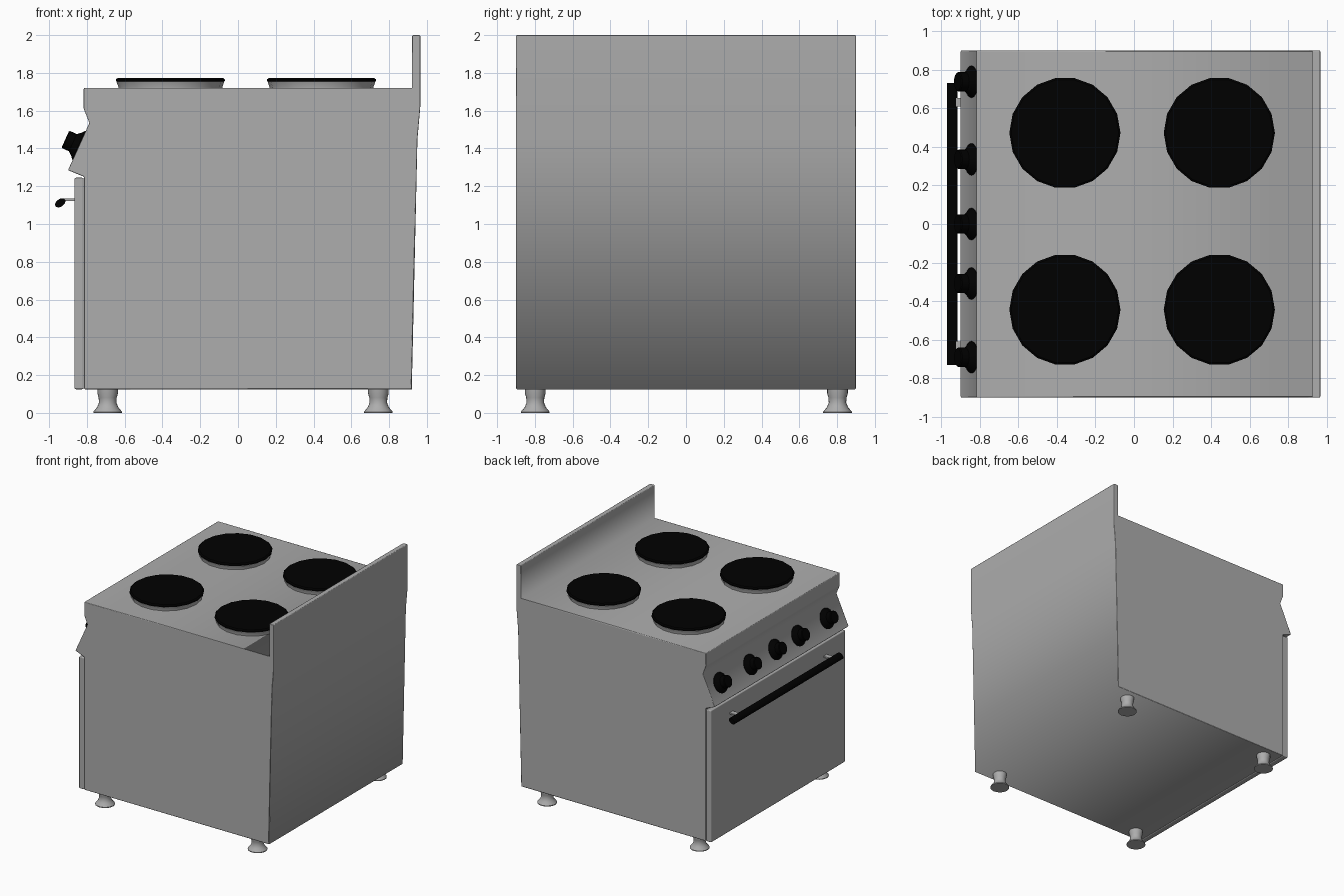
import bpy, bmesh, math
from mathutils import Matrix, Vector

if "Cube" in bpy.data.objects:
    bpy.data.objects.remove(bpy.data.objects["Cube"])

black = bpy.data.materials.new("black")
black.diffuse_color = (0.0, 0.0, 0.0, 1)
black.use_nodes = True
black.node_tree.nodes["Principled BSDF"].inputs["Base Color"].default_value = black.diffuse_color
steel = bpy.data.materials.new("steel")
steel.diffuse_color = (0.42, 0.42, 0.42, 1)
steel.use_nodes = True
steel.node_tree.nodes["Principled BSDF"].inputs["Base Color"].default_value = steel.diffuse_color


def finish(name, bm, mat=steel, bevel=0, angle=35):
    bmesh.ops.recalc_face_normals(bm, faces=bm.faces)
    me = bpy.data.meshes.new(name)
    bm.to_mesh(me)
    bm.free()
    ob = bpy.data.objects.new(name, me)
    bpy.context.collection.objects.link(ob)
    me.materials.append(mat)
    if bevel:
        mod = ob.modifiers.new("bevel", 'BEVEL')
        mod.width = bevel
        mod.segments = 2
        mod.limit_method = 'WEIGHT'
        mod.harden_normals = True
    bpy.ops.object.select_all(action='DESELECT')
    ob.select_set(True)
    bpy.context.view_layer.objects.active = ob
    bpy.ops.object.shade_smooth_by_angle(angle=math.radians(angle))
    return ob


def extrude_y(name, pts, y0, y1, mat=steel, bevel=0, angle=35, soft=()):
    """Extrude an x-z profile along y; long edges at the soft points stay unbevelled."""
    bm = bmesh.new()
    face = bm.faces.new([bm.verts.new((x, y0, z)) for x, z in pts])
    new = bmesh.ops.extrude_face_region(bm, geom=[face])["geom"]
    bmesh.ops.translate(bm, vec=(0, y1 - y0, 0),
                        verts=[v for v in new if isinstance(v, bmesh.types.BMVert)])
    weight = bm.edges.layers.float.new("bevel_weight_edge")
    for e in bm.edges:
        a, b = (v.co for v in e.verts)
        along = abs(a.y - b.y) > 0.01
        is_soft = any(math.hypot(a.x - x, a.z - z) < 1e-4 for x, z in soft)
        e[weight] = 0.0 if along and is_soft else 1.0
    return finish(name, bm, mat, bevel, angle)


def lathe(name, profile, matrix, sides, mat=steel):
    """Closed solid of revolution from (radius, height) pairs."""
    bm = bmesh.new()
    rings = [[bm.verts.new((r * math.cos(2 * math.pi * i / sides),
                            r * math.sin(2 * math.pi * i / sides), h))
              for i in range(sides)] for r, h in profile]
    for a, b in zip(rings, rings[1:]):
        for i in range(sides):
            j = (i + 1) % sides
            bm.faces.new((a[i], a[j], b[j], b[i]))
    bm.faces.new(rings[0][::-1])
    bm.faces.new(rings[-1])
    bm.transform(matrix)
    return finish(name, bm, mat)


# Body with slanted control panel and rear splashback, softly shaded
extrude_y("body", [(-0.815, 0.125), (0.92, 0.125), (0.95, 1.45), (0.965, 1.62),
                   (0.965, 2.0), (0.922, 2.0), (0.922, 1.72), (-0.817, 1.72),
                   (-0.817, 1.61), (-0.787, 1.535), (-0.9, 1.285), (-0.815, 1.25)],
          -0.9, 0.9, bevel=0.006, angle=180,
          soft=[(0.92, 0.125), (0.95, 1.45), (0.965, 1.62), (0.922, 1.72), (-0.787, 1.535)])

# Oven door
extrude_y("oven_door", [(-0.866, 0.125), (-0.817, 0.125), (-0.817, 1.245), (-0.866, 1.245)],
          -0.9, 0.9, bevel=0.008, angle=180)

# Door handle: tilted oval bar on two brackets
tilt = math.radians(35)
oval = []
for i in range(14):
    t = 2 * math.pi * i / 14
    u, v = 0.031 * math.cos(t), 0.02 * math.sin(t)
    oval.append((-0.941 + u * math.cos(tilt) - v * math.sin(tilt),
                 1.112 + u * math.sin(tilt) + v * math.cos(tilt)))
extrude_y("door_handle", oval, -0.73, 0.73, black)
for n, y in enumerate((-0.63, 0.63)):
    extrude_y(f"handle_bracket_{n + 1}",
              [(-0.94, 1.123), (-0.86, 1.123), (-0.86, 1.134), (-0.94, 1.134)],
              y - 0.022, y + 0.022)

# Hotplates: grey collar and black plate
for n, (x, y) in enumerate([(-0.358, 0.472), (0.442, 0.472), (-0.358, -0.444), (0.442, -0.444)]):
    at = Matrix.Translation((x, y, 0))
    lathe(f"hotplate_collar_{n + 1}", [(0.275, 1.715), (0.275, 1.725), (0.286, 1.755)], at, 18)
    lathe(f"hotplate_{n + 1}", [(0.27, 1.75), (0.288, 1.757), (0.288, 1.766), (0.278, 1.774)],
          at, 18, black)

# Control knobs standing square to the slanted panel
normal = Vector((-0.25, 0, 0.113)).normalized()
turn = normal.to_track_quat('Z', 'Y').to_matrix().to_4x4()
for n, y in enumerate((-0.69, -0.308, 0.0, 0.335, 0.737)):
    lathe(f"knob_{n + 1}", [(0.083, -0.01), (0.083, 0.012), (0.068, 0.024), (0.05, 0.045),
                            (0.05, 0.084), (0.045, 0.089)],
          Matrix.Translation((-0.833, y, 1.412)) @ turn, 20, black)

# Feet
for x, xn in ((-0.69, "front"), (0.743, "back")):
    for y, yn in ((-0.798, "left"), (0.802, "right")):
        lathe(f"{xn}_{yn}_foot", [(0.076, 0), (0.076, 0.006), (0.056, 0.03), (0.046, 0.055),
                                  (0.048, 0.08), (0.055, 0.105), (0.055, 0.14)],
              Matrix.Translation((x, y, 0)), 20)
